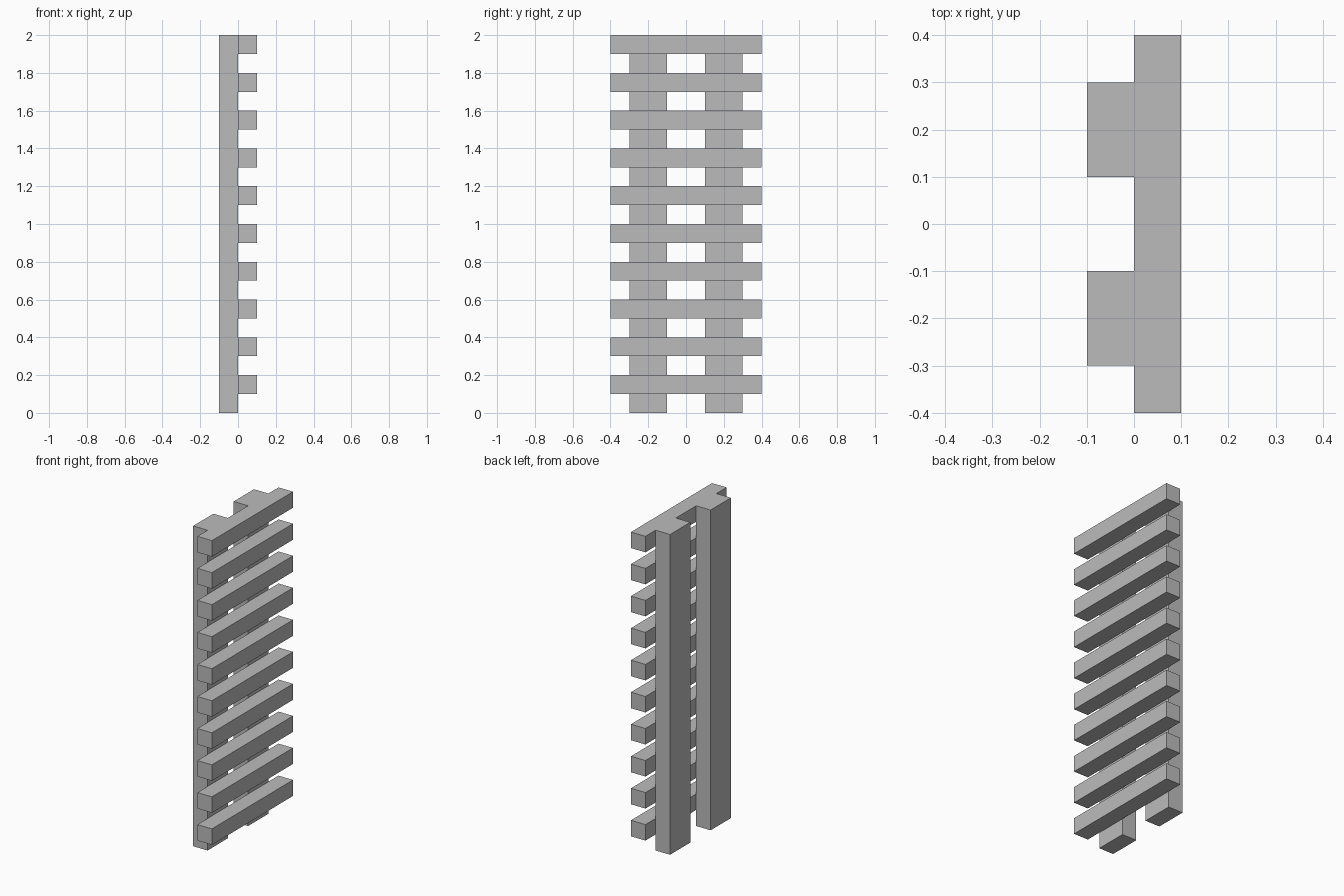
import bpy

cube = bpy.data.objects.get("Cube")
if cube:
    bpy.data.objects.remove(cube, do_unlink=True)

# Single grey finish
GREY = (0.5, 0.5, 0.5, 1)
grey = bpy.data.materials.new("plain grey")
grey.use_nodes = True
grey.diffuse_color = GREY
grey.node_tree.nodes["Principled BSDF"].inputs["Base Color"].default_value = GREY


def box(name, size, center):
    bpy.ops.mesh.primitive_cube_add(size=1, location=center)
    obj = bpy.context.object
    obj.name = name
    obj.scale = size
    bpy.ops.object.transform_apply(location=False, rotation=False, scale=True)
    obj.data.materials.append(grey)
    return obj


# Two upright posts
for name, side in (("front_post", -1), ("back_post", 1)):
    box(name, (0.1, 0.2, 2), (-0.05, side * 0.2, 1))

# Ten evenly spaced slats fixed across the posts
slat = box("slats", (0.1, 0.8, 0.1), (0.05, 0, 0.15))
array = slat.modifiers.new("repeat_up", 'ARRAY')
array.count = 10
array.use_relative_offset = False
array.use_constant_offset = True
array.constant_offset_displace = (0, 0, 0.2)
